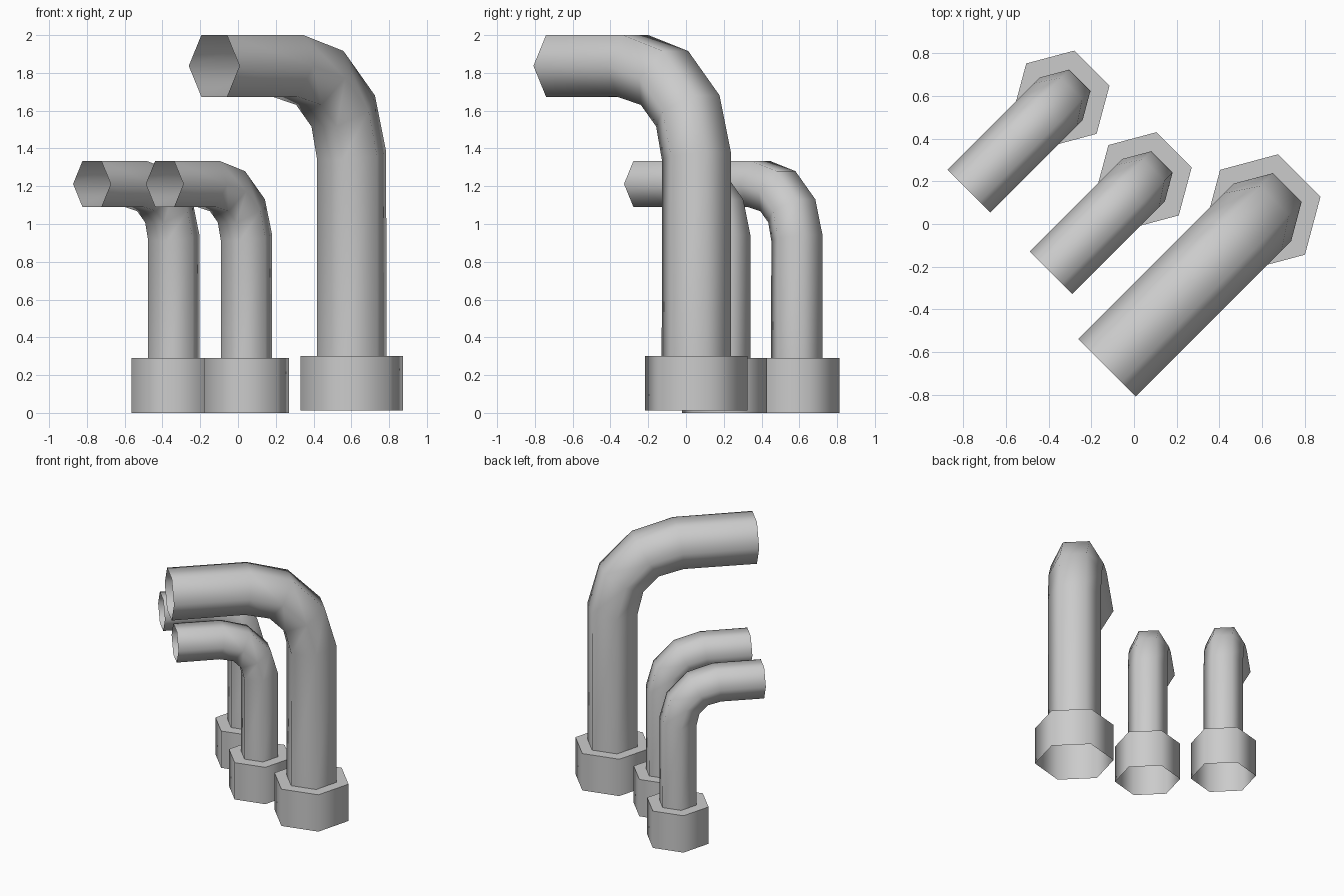
import bpy, bmesh, math
from mathutils import Vector

if "Cube" in bpy.data.objects:
    bpy.data.objects.remove(bpy.data.objects["Cube"], do_unlink=True)

grey = bpy.data.materials.new("light_grey")
grey.use_nodes = True
COLOUR = (0.6, 0.6, 0.6, 1)
grey.diffuse_color = COLOUR
grey.node_tree.nodes["Principled BSDF"].inputs["Base Color"].default_value = COLOUR

SIDES = 6
ALONG = Vector((-1, -1, 0)).normalized()   # direction the spout points
ACROSS = Vector((1, -1, 0)).normalized()   # horizontal, square to the spout
UP = Vector((0, 0, 1))


def add_ring(bm, centre, tangent, radius):
    """Hexagonal ring square to the tangent, with corners pointing sideways."""
    inward = tangent.cross(ACROSS).normalized()
    verts = []
    for i in range(SIDES):
        a = math.tau * i / SIDES
        verts.append(bm.verts.new(centre + radius * (math.cos(a) * ACROSS + math.sin(a) * inward)))
    return verts


def bridge(bm, low, high, smooth=True):
    for i in range(SIDES):
        j = (i + 1) % SIDES
        bm.faces.new((low[i], low[j], high[j], high[i])).smooth = smooth


def pipe_path(bottom, top, bend, reach):
    """Straight riser, quarter bend in three steps, straight spout."""
    path = [UP * bottom]
    for k in range(4):
        a = math.pi / 2 * k / 3
        path.append(ALONG * bend * (1 - math.cos(a)) + UP * (top - bend + bend * math.sin(a)))
    path.append(ALONG * reach + UP * top)
    return path


def build_pipe(name, x, y, base, collar_top, collar_r, pipe_r, top, bend, reach):
    bm = bmesh.new()
    # collar, open underneath, with a flat shoulder
    foot = add_ring(bm, UP * base, UP, collar_r)
    rim = add_ring(bm, UP * collar_top, UP, collar_r)
    bridge(bm, foot, rim)
    path = pipe_path(collar_top, top, bend, reach)
    previous = None
    for i, point in enumerate(path):
        before = (point - path[i - 1]).normalized() if i else UP
        after = (path[i + 1] - point).normalized() if i + 1 < len(path) else ALONG
        ring = add_ring(bm, point, (before + after).normalized(), pipe_r)
        if previous:
            bridge(bm, previous, ring)
        else:
            bridge(bm, rim, ring, smooth=False)
        previous = ring
    # crisp edges around the flat shoulder
    for edge in bm.edges:
        if any(not f.smooth for f in edge.link_faces):
            edge.smooth = False
    mesh = bpy.data.meshes.new(name)
    bm.to_mesh(mesh)
    bm.free()
    mesh.materials.append(grey)
    pipe = bpy.data.objects.new(name, mesh)
    pipe.location = (x, y, 0)
    bpy.context.collection.objects.link(pipe)


build_pipe("large_pipe", 0.602, 0.055, 0.012, 0.302, 0.281, 0.19, 1.837, 0.477, 1.03)
SMALL = (0, 0.29, 0.233, 0.141, 1.212, 0.285, 0.613)
build_pipe("small_pipe_middle", 0.045, 0.205, *SMALL)
build_pipe("small_pipe_back", -0.34, 0.587, *SMALL)
